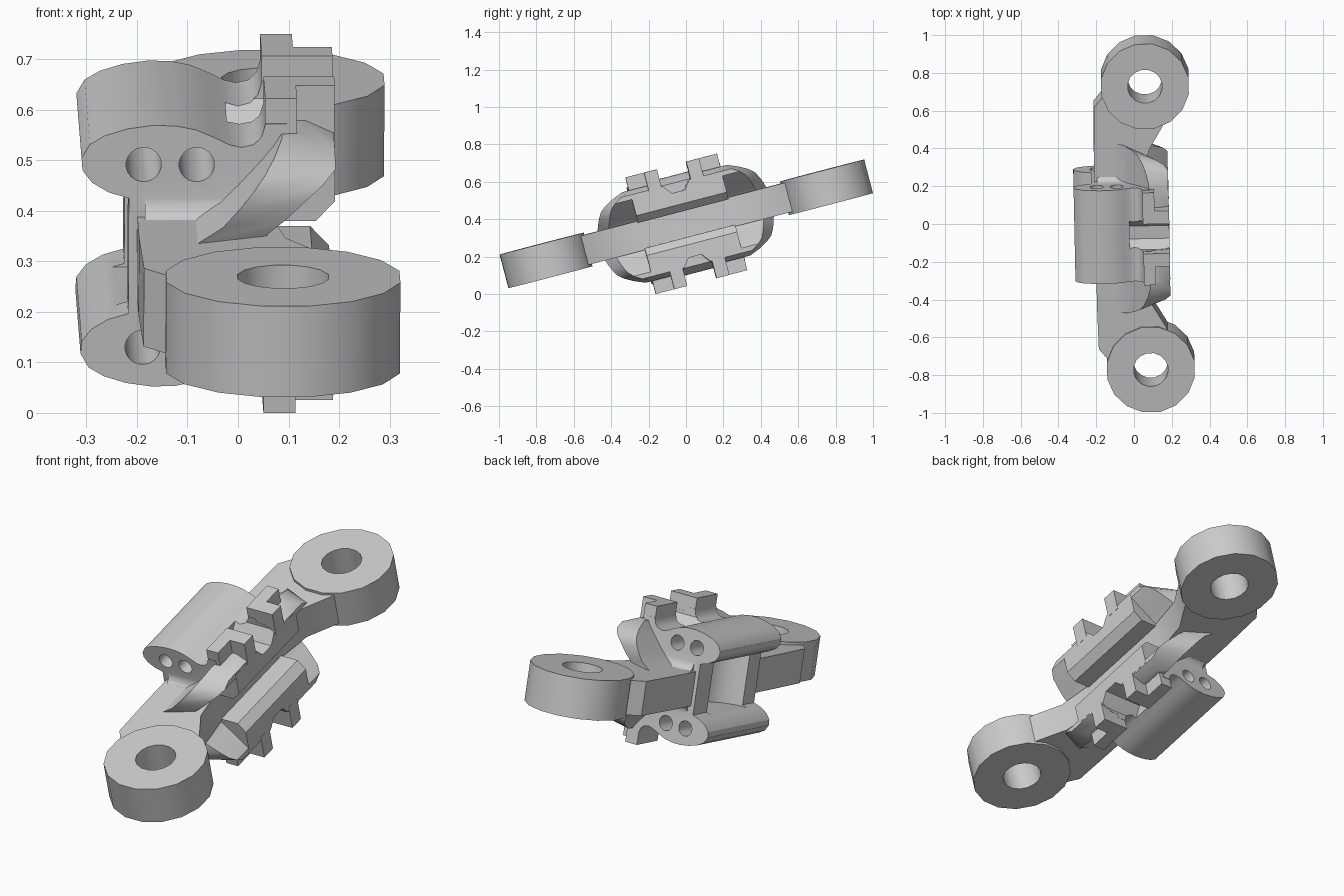
import bpy, bmesh, math
from mathutils import Matrix

if "Cube" in bpy.data.objects:
    bpy.data.objects.remove(bpy.data.objects["Cube"])

# the part is modelled flat, then tilted and slightly yawed
POSE = (Matrix.Translation((0, 0, 0.375)) @ Matrix.Rotation(0.021, 4, 'Z')
        @ Matrix.Rotation(math.radians(14.6), 4, 'X'))


def loft(name, rings, closed=False):
    bm = bmesh.new()
    rows = [[bm.verts.new(p) for p in r] for r in rings]
    n = len(rows[0])
    pairs = list(zip(rows, rows[1:])) + ([(rows[-1], rows[0])] if closed else [])
    for a, b in pairs:
        for i in range(n):
            j = (i + 1) % n
            bm.faces.new((a[i], a[j], b[j], b[i]))
    if not closed:
        bm.faces.new(rows[0])
        bm.faces.new(rows[-1])
    bmesh.ops.recalc_face_normals(bm, faces=bm.faces)
    me = bpy.data.meshes.new(name)
    bm.to_mesh(me)
    bm.free()
    ob = bpy.data.objects.new(name, me)
    bpy.context.collection.objects.link(ob)
    ob.matrix_world = POSE
    return ob


def prism(name, pts, lo, hi, axis):
    put = {'X': lambda a, b, h: (h, a, b),
           'Y': lambda a, b, h: (a, h, b),
           'Z': lambda a, b, h: (a, b, h)}[axis]
    return loft(name, [[put(a, b, h) for a, b in pts] for h in (lo, hi)])


def circle(cx, cy, r, n):
    return [(cx + r * math.cos(2 * math.pi * (i + .5) / n),
             cy + r * math.sin(2 * math.pi * (i + .5) / n)) for i in range(n)]


def activate(ob):
    bpy.ops.object.select_all(action='DESELECT')
    bpy.context.view_layer.objects.active = ob
    ob.select_set(True)


def combine(ob, tools, operation):
    # boolean the tools into the object, then drop them
    for t in tools:
        activate(ob)
        m = ob.modifiers.new("bool", 'BOOLEAN')
        m.operation, m.solver, m.object = operation, 'EXACT', t
        bpy.ops.object.modifier_apply(modifier=m.name)
        bpy.data.objects.remove(t)


def mirror(ob):
    activate(ob)
    m = ob.modifiers.new("mirror", 'MIRROR')
    m.use_axis = (False, False, True)
    m.use_mirror_merge = False
    bpy.ops.object.modifier_apply(modifier=m.name)
    return ob


def smooth(ob):
    activate(ob)
    bpy.ops.object.shade_smooth_by_angle(angle=math.radians(32))


# end rings
prof = [(.236, -.093), (.236, .093), (.092, .093), (.092, -.093)]
for tag, y in (("front", -.775), ("back", .775)):
    smooth(loft(tag + "_ring",
                [[(px, py, z) for px, py in circle(.073, y, r, 16)] for r, z in prof],
                closed=True))

# flat connecting arm
side = [(.06, .25), (.085, .42), (.155, .54), (.2, .63), (.07, .645),
        (-.06, .70), (-.13, .745), (-.2, .66), (-.205, .42)]
body = prism("lever_body", side + [(x, -y) for x, y in reversed(side)], -.08, .08, 'Z')

# clamp lobes above and below, joined by the neck
upper = [(-.222, .118), (-.262, .13), (-.295, .15), (-.314, .175), (-.316, .2),
         (-.30, .228), (-.27, .246), (-.225, .26), (-.175, .267), (-.13, .266),
         (-.09, .258), (-.055, .243), (-.025, .228), (0, .222), (.025, .228),
         (.04, .243), (.048, .27), (.09, .27), (.09, .17), (.02, .09)]
lobe = prism("clamp_lobe", upper + [(x, -z) for x, z in reversed(upper)],
             -.255, .255, 'Y')

# slanted oval rib: height, half length, left x, right x
rows = [(.06, .47, -.12, .035), (.083, .465, -.085, .05), (.11, .457, -.04, .085),
        (.145, .442, -.005, .125), (.175, .425, .022, .16), (.20, .395, .044, .185),
        (.225, .35, .064, .185), (.25, .29, .08, .13)]
rib = mirror(loft("slanted_rib", [[(a, -h, z), (b, -h * .87, z), (b, h * .87, z), (a, h, z)]
                                  for z, h, a, b in rows]))

# straight rail filling the rib under the teeth
rail = mirror(prism("rail", [(.01, .07), (.148, .07), (.186, .11), (.186, .217), (.07, .217)],
                    -.25, .25, 'Y'))

parts = [lobe, rib, rail]
for s in (-1, 1):
    # fillets where the lobe ends meet the arm
    parts.append(mirror(prism("neck_fillet", [
        (s * .24, .06), (s * .288, .075), (s * .27, .087), (s * .26, .1),
        (s * .253, .125), (s * .24, .13)], -.19, -.02, 'X')))
    # stepped teeth on the outer faces
    step = [(.047, .081), (.187, .081), (.187, .152), (.11, .152), (.11, .253), (.047, .253)]
    parts.append(mirror(prism("stepped_tooth", [(x, s * y) for x, y in step],
                              .205, .322, 'Z')))
combine(body, parts, 'UNION')

# cuts: cross grooves, side pocket, pin bores
groove = mirror(prism("groove_cutter", [
    (-.08, .4), (-.08, .235), (-.035, .178), (.035, .178), (.08, .235), (.08, .4)],
    -.025, .3, 'X'))
pocket = prism("pocket_cutter", circle(-.235, -.01, .15, 28), -.125, .125, 'Z')
bores = [mirror(prism("bore_cutter", circle(x, .187, .035, 20), -.4, .4, 'Y'))
         for x in (-.193, -.088)]
combine(body, [groove, pocket] + bores, 'DIFFERENCE')
smooth(body)
